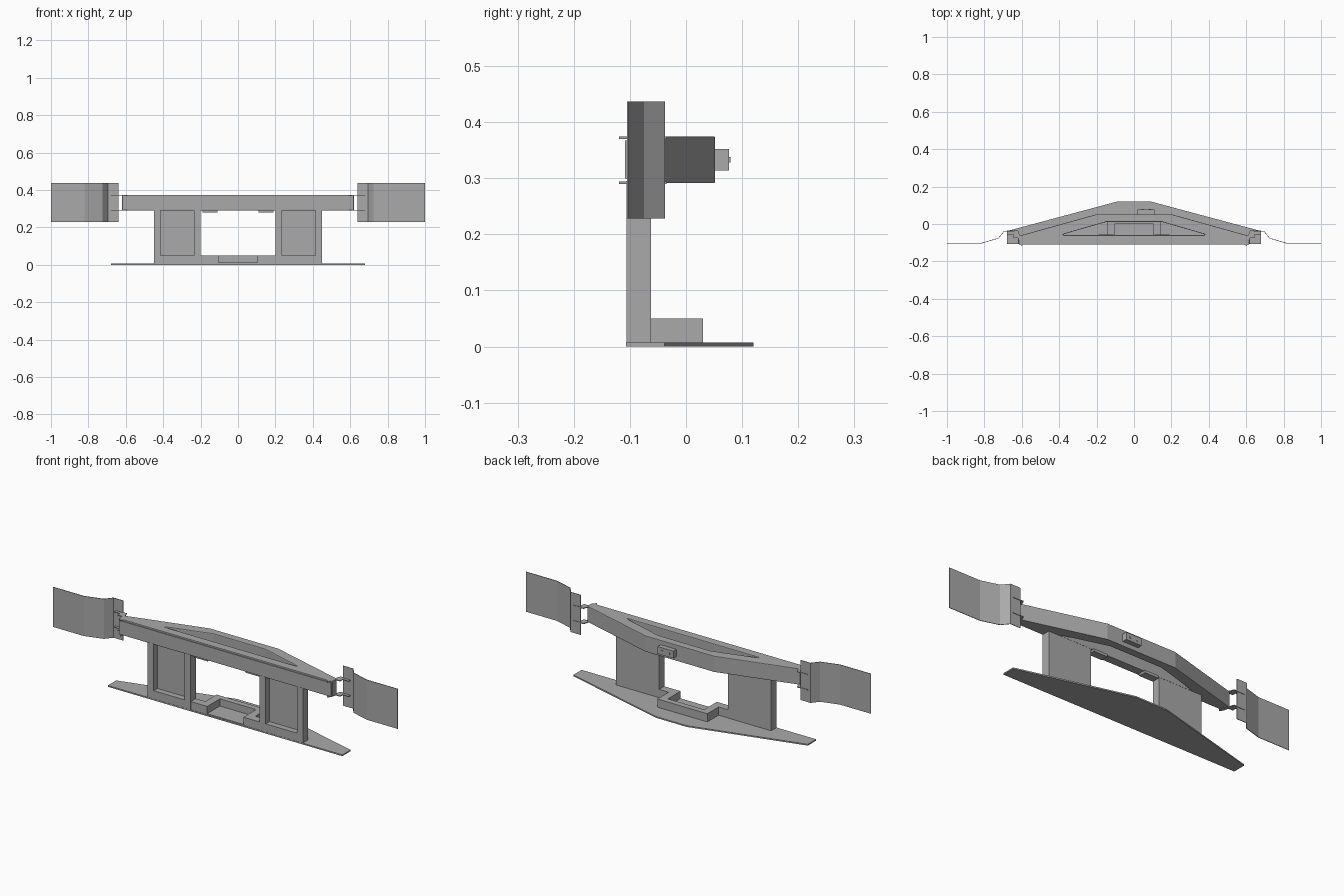
import bpy, bmesh

cube = bpy.data.objects.get("Cube")
if cube:
    bpy.data.objects.remove(cube, do_unlink=True)

grey = bpy.data.materials.new("plain grey")
grey.use_nodes = True
colour = (0.4, 0.4, 0.4, 1)
grey.diffuse_color = colour
grey.node_tree.nodes["Principled BSDF"].inputs["Base Color"].default_value = colour


def finish(name, bm):
    bmesh.ops.recalc_face_normals(bm, faces=bm.faces)
    mesh = bpy.data.meshes.new(name)
    bm.to_mesh(mesh)
    bm.free()
    mesh.materials.append(grey)
    ob = bpy.data.objects.new(name, mesh)
    bpy.context.collection.objects.link(ob)
    return ob


def prism(name, outline, z0, z1):
    """Extrude a plan outline from z0 up to z1."""
    bm = bmesh.new()
    face = bm.faces.new([bm.verts.new((x, y, z0)) for x, y in outline])
    top = bmesh.ops.extrude_face_region(bm, geom=[face])["geom"]
    for v in top:
        if isinstance(v, bmesh.types.BMVert):
            v.co.z = z1
    return finish(name, bm)


def box(name, x, y, z):
    return prism(name, [(x[0], y[0]), (x[1], y[0]), (x[1], y[1]), (x[0], y[1])], *z)


def ring(name, outer, inner, z0, z1):
    """Extruded plan outline with a matching opening."""
    bm = bmesh.new()
    loops = [[bm.verts.new((x, y, z)) for x, y in pts]
             for pts, z in ((outer, z0), (outer, z1), (inner, z1), (inner, z0))]
    n = len(outer)
    for k in range(4):
        a, b = loops[k], loops[(k + 1) % 4]
        for i in range(n):
            j = (i + 1) % n
            bm.faces.new((a[i], a[j], b[j], b[i]))
    return finish(name, bm)


def sheet(name, path, z0, z1, thickness):
    """Thin folded sheet standing on a plan path."""
    bm = bmesh.new()
    low = [bm.verts.new((x, y, z0)) for x, y in path]
    high = [bm.verts.new((x, y, z1)) for x, y in path]
    for i in range(len(path) - 1):
        bm.faces.new((low[i], low[i + 1], high[i + 1], high[i]))
    ob = finish(name, bm)
    mod = ob.modifiers.new("thickness", "SOLIDIFY")
    mod.thickness = thickness
    mod.offset = 0
    return ob


def mirrored(points):
    return points + [(-x, y) for x, y in reversed(points)]


# Floor plate
prism("floor_plate", mirrored([(0.68, -0.107), (0.68, -0.038), (0.09, 0.12)]), 0, 0.007)

# Upper frame with its opening
outer = mirrored([(0.62, -0.105), (0.62, -0.065), (0.2, 0.052)])
inner = mirrored([(0.38, -0.06), (0.375, -0.054), (0.15, 0.011)])
frame = ring("upper_frame", outer, inner, 0.292, 0.374)
bevel = frame.modifiers.new("soft edges", "BEVEL")
bevel.width = 0.003
bevel.limit_method = "ANGLE"
box("front_fascia", (-0.615, 0.615), (-0.109, -0.104), (0.3, 0.367))

# Latch block on the back
box("latch_block", (0.02, 0.11), (0.05, 0.077), (0.314, 0.352))
for x in (0.045, 0.085):
    box("latch_button", (x - 0.006, x + 0.006), (0.076, 0.079), (0.328, 0.338))

# Tray wall between the legs
prism("tray_wall", mirrored([(0.145, -0.105), (0.145, 0.03)])
      + [(-0.105, -0.105), (-0.105, 0), (0.105, 0), (0.105, -0.105)], 0.005, 0.05)
box("tray_floor", (-0.105, 0.105), (-0.105, 0), (0.005, 0.012))

for s, side in ((1, "left"), (-1, "right")):
    def span(a, b):
        return tuple(sorted((s * a, s * b)))

    def flip(points):
        return [(s * x, y) for x, y in points]

    # Leg: back panel, two uprights and a sill around a shallow recess
    box(side + "_leg_panel", span(0.2, 0.45), (-0.075, -0.062), (0.005, 0.295))
    box(side + "_leg_outer_upright", span(0.415, 0.45), (-0.106, -0.07), (0.005, 0.295))
    box(side + "_leg_inner_upright", span(0.2, 0.235), (-0.106, -0.07), (0.005, 0.295))
    box(side + "_leg_sill", span(0.23, 0.42), (-0.106, -0.07), (0.005, 0.05))
    box(side + "_tray_foot", span(0.14, 0.205), (-0.105, -0.063), (0.005, 0.05))
    box(side + "_under_tab", span(0.11, 0.19), (-0.095, -0.055), (0.281, 0.295))

    # Hooked brackets joining the frame to the wing
    hook = flip([(0.59, -0.105), (0.6, -0.119), (0.61, -0.105), (0.62, -0.075),
                 (0.645, -0.075), (0.645, -0.055), (0.68, -0.055), (0.68, -0.035),
                 (0.62, -0.035), (0.61, -0.062)])
    for z, level in ((0.292, "lower"), (0.372, "upper")):
        prism(f"{side}_{level}_bracket", hook, z - 0.002, z + 0.002)

    # Folded wing panel
    sheet(side + "_wing_panel", flip([(0.638, -0.039), (0.695, -0.039), (0.725, -0.076),
                                      (0.82, -0.104), (1.0, -0.104)]), 0.228, 0.437, 0.003)
